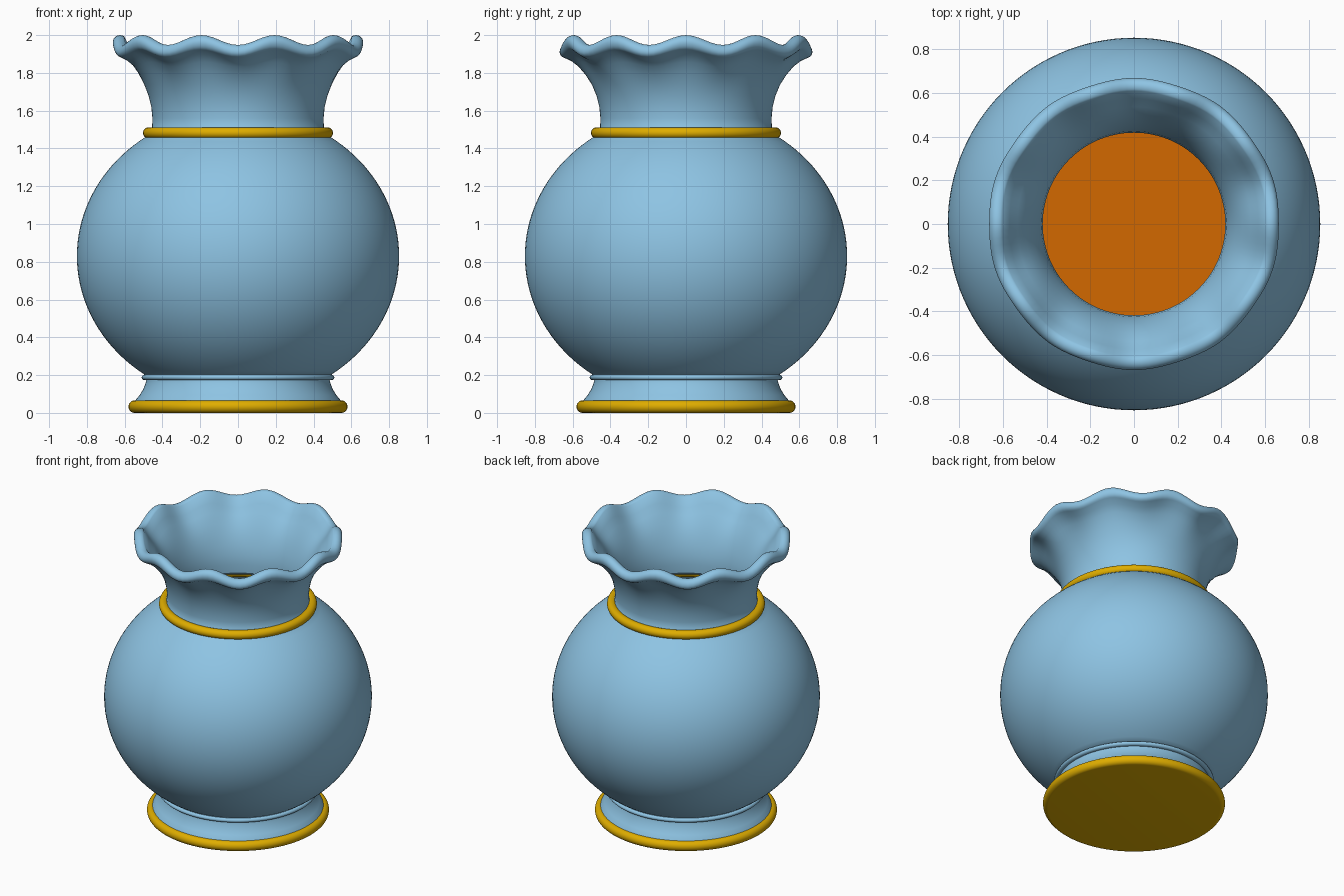
import bpy, bmesh, math
from math import sin, cos, pi, radians

cube = bpy.data.objects.get("Cube")
if cube:
    bpy.data.objects.remove(cube, do_unlink=True)

SEGMENTS = 120
LOBES = 10


def material(name, rgb):
    m = bpy.data.materials.new(name)
    m.use_nodes = True
    m.diffuse_color = (*rgb, 1)
    bsdf = next(n for n in m.node_tree.nodes if n.type == 'BSDF_PRINCIPLED')
    bsdf.inputs["Base Color"].default_value = (*rgb, 1)
    return m


blue = material("sky blue glaze", (0.27, 0.55, 0.77))
gold = material("gold trim", (0.74, 0.42, 0.0))
orange = material("orange lining", (0.65, 0.14, 0.0))


def ruffle(r, z, a):
    """Wave that grows towards the lip of the neck."""
    t = min(max((z - 1.66) / 0.27, 0), 1)
    wave = cos(LOBES * (a + pi / 2) + pi) * t * t
    return r - 0.003 * wave, z + 0.026 * wave


def lathe(name, profile, mat, warp=None, closed=False, caps=False):
    """Spin a profile of (radius, height) points about the z axis."""
    bm = bmesh.new()
    rings = []
    for r, z in profile:
        ring = []
        for i in range(SEGMENTS):
            a = 2 * pi * i / SEGMENTS
            rr, zz = warp(r, z, a) if warp else (r, z)
            ring.append(bm.verts.new((rr * cos(a), rr * sin(a), zz)))
        rings.append(ring)
    pairs = list(zip(rings, rings[1:]))
    if closed:
        pairs.append((rings[-1], rings[0]))
    for low, high in pairs:
        for i in range(SEGMENTS):
            j = (i + 1) % SEGMENTS
            bm.faces.new((low[i], low[j], high[j], high[i]))
    if caps:
        bm.faces.new(rings[0])
        bm.faces.new(rings[-1])
    bmesh.ops.recalc_face_normals(bm, faces=bm.faces)
    mesh = bpy.data.meshes.new(name)
    bm.to_mesh(mesh)
    bm.free()
    mesh.materials.append(mat)
    obj = bpy.data.objects.new(name, mesh)
    bpy.context.collection.objects.link(obj)
    bpy.ops.object.select_all(action='DESELECT')
    obj.select_set(True)
    bpy.context.view_layer.objects.active = obj
    bpy.ops.object.shade_smooth_by_angle(angle=radians(40))


def arc(r, z, rx, rz, start, end, steps):
    """Points along an elliptical arc, angles in degrees."""
    angles = [radians(start + (end - start) * k / steps) for k in range(steps + 1)]
    return [(r + rx * cos(a), z + rz * sin(a)) for a in angles]


def belly(inset, low, high, steps=40):
    """Bulging body wall between two heights, set in from the outside."""
    radius, half_height = 0.853 - inset, 0.77 - inset
    a = math.degrees(math.asin((low - 0.83) / half_height))
    b = math.degrees(math.asin((high - 0.83) / half_height))
    return arc(0, 0.83, radius, half_height, a, b, steps)


def inset_foot(inset):
    return [(r - inset, z) for r, z in foot]


# Round body, neck, rolled lip and inner wall as one hollow shell
neck_outside = [(0.455, 1.50), (0.453, 1.56), (0.459, 1.62), (0.474, 1.68),
                (0.498, 1.74), (0.53, 1.795), (0.567, 1.845), (0.605, 1.88)]
neck_inside = [(0.572, 1.91), (0.535, 1.865), (0.498, 1.81), (0.466, 1.75),
               (0.44, 1.68), (0.425, 1.62), (0.418, 1.56), (0.42, 1.50)]
lip = arc(0.628, 1.936, 0.038, 0.038, -65, 125, 14)
shell = (belly(0, 0.2, 1.46) + neck_outside + lip + neck_inside
         + belly(0.018, 0.2, 1.44)[::-1])
lathe("vase_body", shell, blue, warp=ruffle, closed=True)

# Hollow flared foot and its collar
foot = [(0.485, 0.2), (0.485, 0.175), (0.49, 0.155), (0.502, 0.125),
        (0.52, 0.095), (0.545, 0.065), (0.55, 0.05)]
lathe("foot", foot + inset_foot(0.025)[::-1], blue, closed=True)
lathe("foot_collar", arc(0.492, 0.188, 0.018, 0.015, 0, 345, 23), blue, closed=True)

# Gold base plate and neck ring
lathe("base_plate", arc(0.548, 0.033, 0.032, 0.033, -90, 90, 14), gold, caps=True)
lathe("neck_ring", arc(0.472, 1.482, 0.031, 0.03, 0, 345, 23), gold, closed=True)

# Orange lining of the belly and foot, and the floor on the base plate
lining = (inset_foot(0.04)[::-1] + belly(0.035, 0.22, 1.43)
          + belly(0.025, 0.22, 1.43)[::-1] + inset_foot(0.032))
lathe("inner_lining", lining, orange, closed=True)
lathe("inner_floor", [(0.535, 0.064), (0.535, 0.07)], orange, caps=True)
